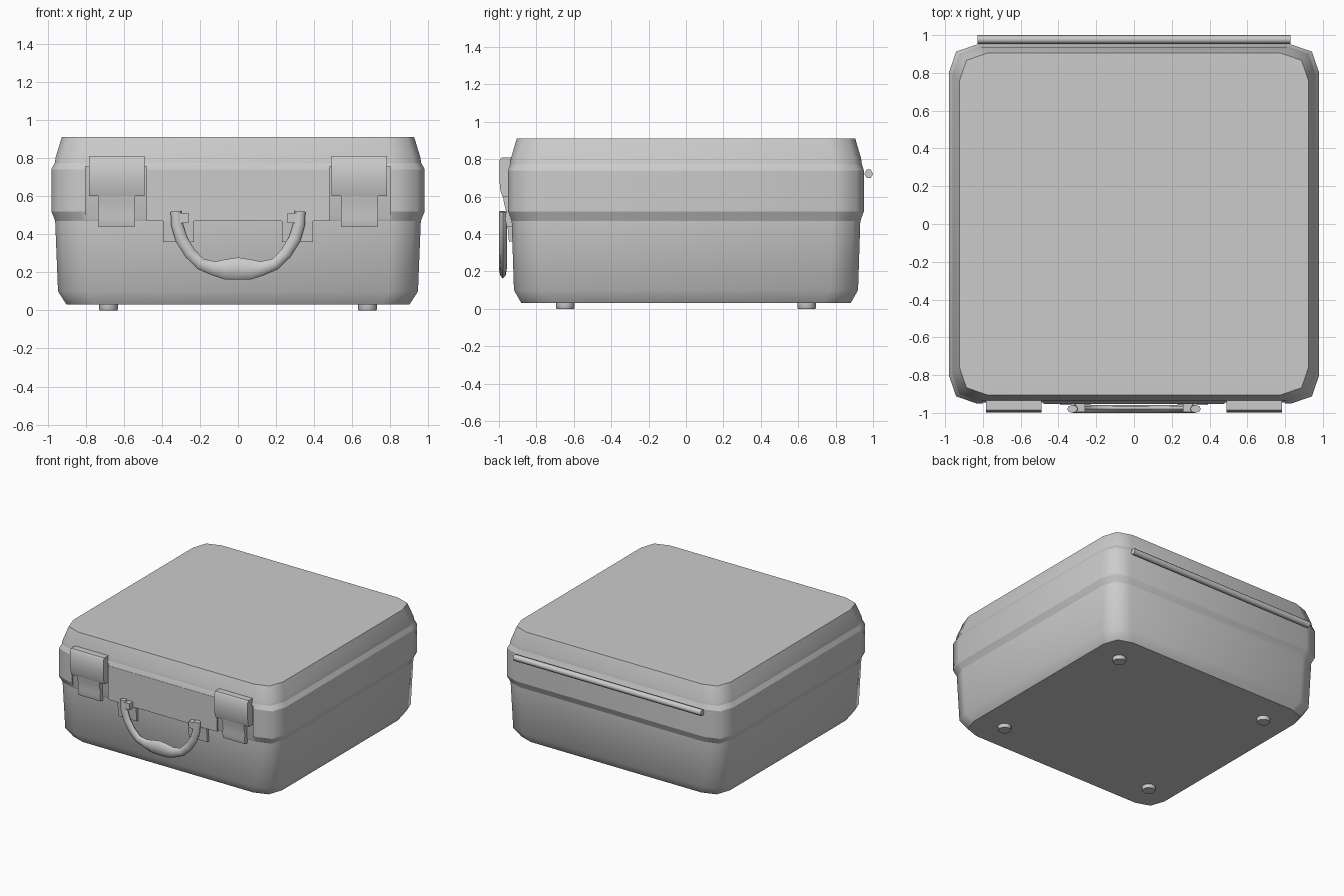
import bpy, bmesh
from math import cos, sin, pi, radians
from mathutils import Vector

if "Cube" in bpy.data.objects:
    bpy.data.objects.remove(bpy.data.objects["Cube"])


def make(name, bm, angle=40):
    bmesh.ops.recalc_face_normals(bm, faces=bm.faces)
    me = bpy.data.meshes.new(name)
    bm.to_mesh(me)
    bm.free()
    ob = bpy.data.objects.new(name, me)
    bpy.context.collection.objects.link(ob)
    activate(ob)
    if angle:
        bpy.ops.object.shade_smooth_by_angle(angle=radians(angle))
    return ob


def activate(ob):
    bpy.ops.object.select_all(action='DESELECT')
    ob.select_set(True)
    bpy.context.view_layer.objects.active = ob


def loft(rings):
    bm = bmesh.new()
    vs = [[bm.verts.new(p) for p in r] for r in rings]
    n = len(rings[0])
    for a, b in zip(vs, vs[1:]):
        for i in range(n):
            j = (i + 1) % n
            bm.faces.new((a[i], a[j], b[j], b[i]))
    bm.faces.new(vs[0])
    bm.faces.new(vs[-1])
    return bm


def extrude_x(name, profile, x0, x1, angle=40):
    return make(name, loft([[(x, y, z) for y, z in profile] for x in (x0, x1)]), angle)


def box(name, x0, x1, y0, y1, z0, z1):
    return extrude_x(name, [(y0, z0), (y1, z0), (y1, z1), (y0, z1)], x0, x1, 0)


def outline(hx, hy, z, r=0.15, c=0.038):
    q = [(hx, hy - r), (hx - c, hy - c), (hx - r, hy)]
    half = q + [(-x, y) for x, y in reversed(q)]
    return [(x, y, z) for x, y in half + [(-x, -y) for x, y in half]]


# Case shell: base, flared lid band and stepped lid top
levels = [(0.90, 0.88, 0.03), (0.945, 0.92, 0.10), (0.96, 0.932, 0.47),
          (0.98, 0.951, 0.52), (0.98, 0.951, 0.74), (0.962, 0.94, 0.775),
          (0.957, 0.936, 0.805), (0.925, 0.905, 0.91), (0.87, 0.85, 0.911)]
shell = make("case_shell", loft([outline(*l) for l in levels]), 0)

# Latch recesses cut into the lid band
for s in (-1, 1):
    xa, xb = sorted((s * 0.48, s * 0.80))
    cutter = box("recess_cutter", xa, xb, -1.1, -0.936, 0.40, 0.755)
    cutter.hide_render = True
    mod = shell.modifiers.new("recess", 'BOOLEAN')
    mod.object, mod.operation, mod.solver = cutter, 'DIFFERENCE', 'EXACT'
    activate(shell)
    bpy.ops.object.modifier_apply(modifier=mod.name)
    bpy.data.objects.remove(cutter)

# Smooth shell with hard seams
activate(shell)
bpy.ops.object.shade_smooth()
bm = bmesh.new()
bm.from_mesh(shell.data)
seams = (0.03, 0.47, 0.52, 0.74, 0.775, 0.911)
for e in bm.edges:
    za, zb = (v.co.z for v in e.verts)
    seam = abs(za - zb) < 1e-4 and any(abs(za - z) < 1e-3 for z in seams)
    if seam or e.calc_face_angle(0) > radians(80):
        e.smooth = False
bm.to_mesh(shell.data)
bm.free()

# Front panel of the lid between the latches
box("front_panel", -0.48, 0.48, -0.953, -0.92, 0.47, 0.74)

# Latches, handle mounts
cover = [(-0.92, 0.81), (-0.985, 0.81), (-0.996, 0.795), (-0.998, 0.70),
         (-0.994, 0.64), (-0.982, 0.60), (-0.92, 0.60)]
tongue = [(-0.92, 0.64), (-0.98, 0.64), (-0.974, 0.57), (-0.962, 0.52),
          (-0.967, 0.48), (-0.958, 0.44), (-0.91, 0.44)]
mount = [(-0.91, 0.47), (-0.957, 0.47), (-0.947, 0.36), (-0.91, 0.36)]
for s, side in ((-1, "left"), (1, "right")):
    extrude_x(f"latch_cover_{side}", cover, s * 0.49, s * 0.783)
    extrude_x(f"latch_tongue_{side}", tongue, s * 0.54, s * 0.735)
    extrude_x(f"handle_mount_{side}", mount, s * 0.23, s * 0.393)
    xa, xb = sorted((s * 0.26, s * 0.31))
    box(f"handle_pivot_{side}", xa, xb, -0.995, -0.94, 0.46, 0.51)

# Carrying handle: swept oval with a thicker grip (x, z, half width)
half = [(0.326, 0.52, 0.028), (0.320, 0.45, 0.031), (0.298, 0.375, 0.032),
        (0.252, 0.30, 0.031), (0.195, 0.243, 0.031), (0.125, 0.22, 0.038),
        (0.07, 0.215, 0.052)]
path = half + [(0, 0.22, 0.058)] + [(-x, z, w) for x, z, w in reversed(half)]
rings = []
for i, (x, z, w) in enumerate(path):
    a, b = path[max(i - 1, 0)], path[min(i + 1, len(path) - 1)]
    t = Vector((b[0] - a[0], b[1] - a[1])).normalized()
    nx, nz = -t.y, t.x
    rings.append([(x + nx * w * cos(k * pi / 4), -0.979 + 0.021 * sin(k * pi / 4),
                   z + nz * w * cos(k * pi / 4)) for k in range(8)])
make("carry_handle", loft(rings), 60)

# Rear hinge rod
rod = [(0.977 + 0.023 * cos(k * pi / 3), 0.722 + 0.025 * sin(k * pi / 3)) for k in range(6)]
extrude_x("hinge_rod", rod, -0.828, 0.828, 65)

# Feet
for sx in (-1, 1):
    for sy in (-1, 1):
        make("foot", loft([[(sx * 0.68 + 0.0 + r * cos(k * pi / 6),
                             sy * 0.645 + r * sin(k * pi / 6), z) for k in range(12)]
                           for r, z in ((0.046, 0), (0.05, 0.008), (0.05, 0.032))]))
